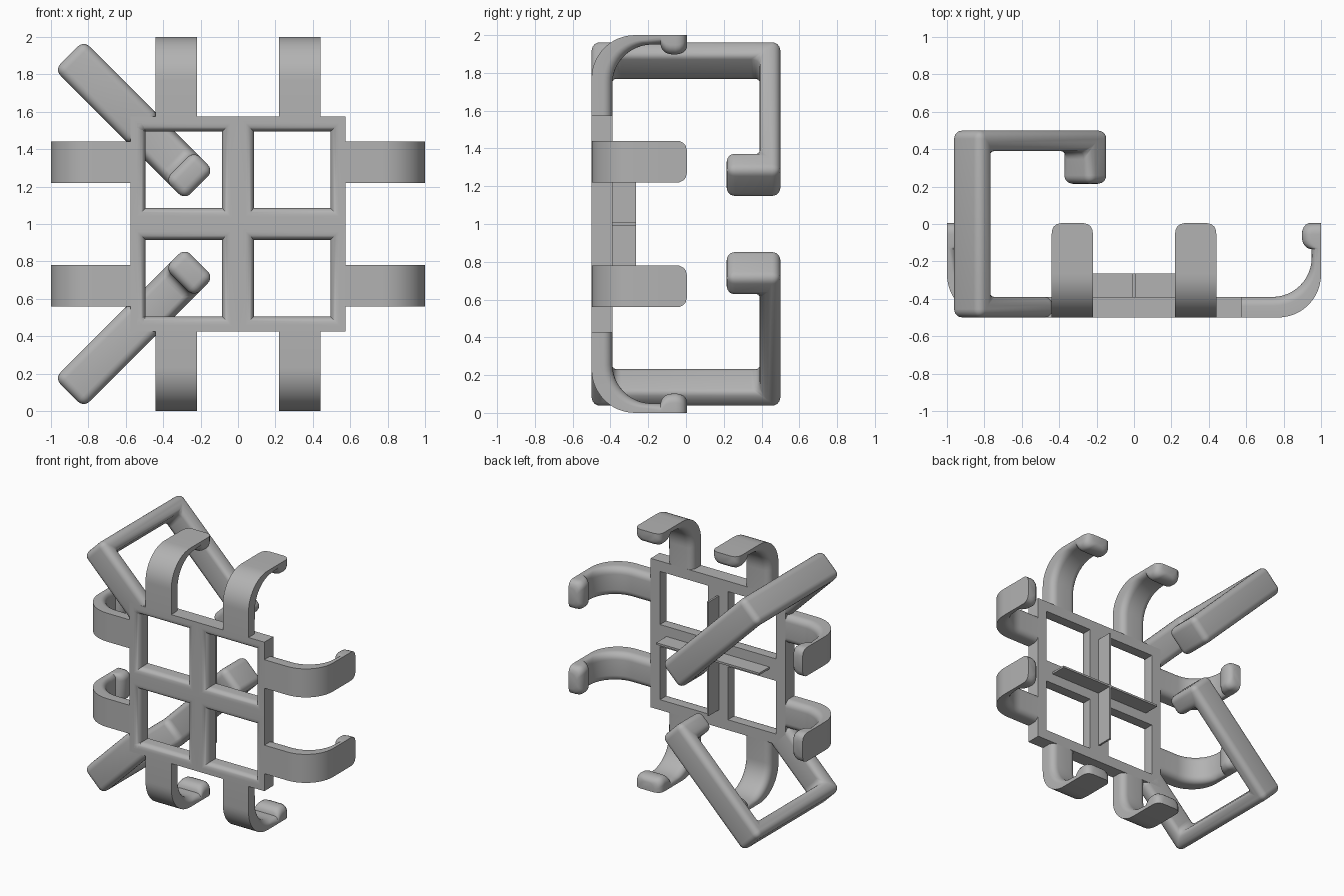
import bpy, bmesh
from math import sin, cos, pi, radians
from mathutils import Matrix

old = bpy.data.objects.get("Cube")
if old:
    bpy.data.objects.remove(old, do_unlink=True)

grey = bpy.data.materials.new("plain_grey")
grey.use_nodes = True
GREY = (0.45, 0.45, 0.45, 1)
grey.diffuse_color = GREY
grey.node_tree.nodes["Principled BSDF"].inputs["Base Color"].default_value = GREY

HALF = 0.575      # half size of the square frame
THICK = 0.11      # thickness of frame, hooks and clips
WIDE = 0.11       # half width of hooks and clips
FRONT = -0.5


def finish(bm, name, angle=0):
    """Turn about the y axis, lift to the middle height and shade."""
    bmesh.ops.remove_doubles(bm, verts=bm.verts, dist=1e-5)
    bmesh.ops.recalc_face_normals(bm, faces=bm.faces)
    bm.transform(Matrix.Translation((0, 0, 1)) @ Matrix.Rotation(-radians(angle), 4, 'Y'))
    mesh = bpy.data.meshes.new(name)
    bm.to_mesh(mesh)
    bm.free()
    mesh.materials.append(grey)
    ob = bpy.data.objects.new(name, mesh)
    bpy.context.collection.objects.link(ob)
    bpy.ops.object.select_all(action='DESELECT')
    ob.select_set(True)
    bpy.context.view_layer.objects.active = ob
    bpy.ops.object.shade_smooth_by_angle(angle=radians(35))


def bridge(bm, a, b, sides):
    n = len(a)
    for i in sides:
        j = (i + 1) % n
        bm.faces.new((a[i], a[j], b[j], b[i]))


# Window frame: four panes, each lofted through nested squares with a rounded front edge
def window_frame():
    bm = bmesh.new()
    lo, hi, r, back = 0.085, 0.495, 0.045, FRONT + THICK
    rings = [(0, HALF, FRONT)]
    for k in range(7):
        t = k / 6 * pi / 2
        grow = r * (1 - sin(t))
        rings.append((lo - grow, hi + grow, FRONT + r * (1 - cos(t))))
    rings += [(lo, hi, back), (0, HALF, back)]
    for sx in (-1, 1):
        for sz in (-1, 1):
            loops = [[bm.verts.new((sx * x, y, sz * z))
                      for x, z in ((a, a), (b, a), (b, b), (a, b))] for a, b, y in rings]
            for p, q in zip(loops, loops[1:]):
                bridge(bm, p, q, range(4))
            bridge(bm, loops[-1], loops[0], (1, 2))   # outer rim only
    finish(bm, "window_frame")


# Thin stiffening rib behind the crossbars
def rib(name, angle):
    bm = bmesh.new()
    bmesh.ops.create_cube(bm, size=1)
    bm.transform(Matrix.Translation((0, -0.3275, 0)) @ Matrix.Diagonal((0.88, 0.125, 0.015, 1)))
    finish(bm, name, angle)


# Curved hook: flat outside, rounded inside edges, with a lip at the tip
def hook(name, angle, offset):
    stations = [((0, 0), (0, THICK), WIDE)]
    for k in range(13):
        t = k / 12 * pi / 2
        stations.append(((0.195 + 0.23 * sin(t), 0.23 - 0.23 * cos(t)),
                         (0.165 + 0.21 * sin(t), 0.32 - 0.21 * cos(t)), WIDE))
    lip = [(0.365, 0.375), (0.37, 0.355), (0.38, 0.342), (0.395, 0.33), (0.415, 0.324),
           (0.445, 0.322), (0.465, 0.325), (0.485, 0.333), (0.498, 0.345), (0.505, 0.36)]
    for v, u in lip:
        past = max(0, v - 0.455) / 0.05
        w = WIDE - 0.05 * (1 - max(0, 1 - past * past) ** 0.5)
        stations.append(((0.425, v), (u, v), w))
    bm = bmesh.new()
    loops = []
    for (ou, ov), (iu, iv), w in stations:
        depth = ((iu - ou) ** 2 + (iv - ov) ** 2) ** 0.5
        r = min(0.05, depth * 0.8)
        section = [(-w, 0), (w, 0)]
        for side in (1, -1):
            arc = [(side * (w - r + r * cos(k / 6 * pi / 2)),
                    depth - r + r * sin(k / 6 * pi / 2)) for k in range(7)]
            section += arc[::side]
        loops.append([bm.verts.new((HALF + ou + (iu - ou) * d / depth,
                                    FRONT + ov + (iv - ov) * d / depth, s + offset))
                      for s, d in section])
    for p, q in zip(loops, loops[1:]):
        bridge(bm, p, q, range(len(p)))
    bm.faces.new(loops[0])
    bm.faces.new(loops[-1])
    finish(bm, name, angle)


# Square clip: bent bar with all edges rounded
def clip(name, angle):
    start, end, tip, lip = 0.70, 1.277, 0.293, 0.443
    path = [(start, FRONT), (end, FRONT), (end, 0.5), (tip, 0.5), (tip, 0.215), (lip, 0.215),
            (lip, 0.5 - THICK), (end - THICK, 0.5 - THICK),
            (end - THICK, FRONT + THICK), (start, FRONT + THICK)]
    bm = bmesh.new()
    face = bm.faces.new([bm.verts.new((u, y, -WIDE)) for u, y in path])
    out = bmesh.ops.extrude_face_region(bm, geom=[face], use_keep_orig=True)
    moved = [v for v in out["geom"] if isinstance(v, bmesh.types.BMVert)]
    bmesh.ops.translate(bm, verts=moved, vec=(0, 0, 2 * WIDE))
    bmesh.ops.recalc_face_normals(bm, faces=bm.faces)
    bmesh.ops.bevel(bm, geom=bm.edges[:], offset=0.045, segments=5, profile=0.5,
                    affect='EDGES', clamp_overlap=True)
    finish(bm, name, angle)


window_frame()
rib("horizontal_rib", 0)
rib("vertical_rib", 90)
for side, angle in (("left", 0), ("top", 90), ("right", 180), ("bottom", 270)):
    for n, offset in enumerate((-0.33, 0.33), 1):
        hook(f"{side}_hook_{n}", angle, offset)
clip("upper_clip", 135)
clip("lower_clip", 225)
